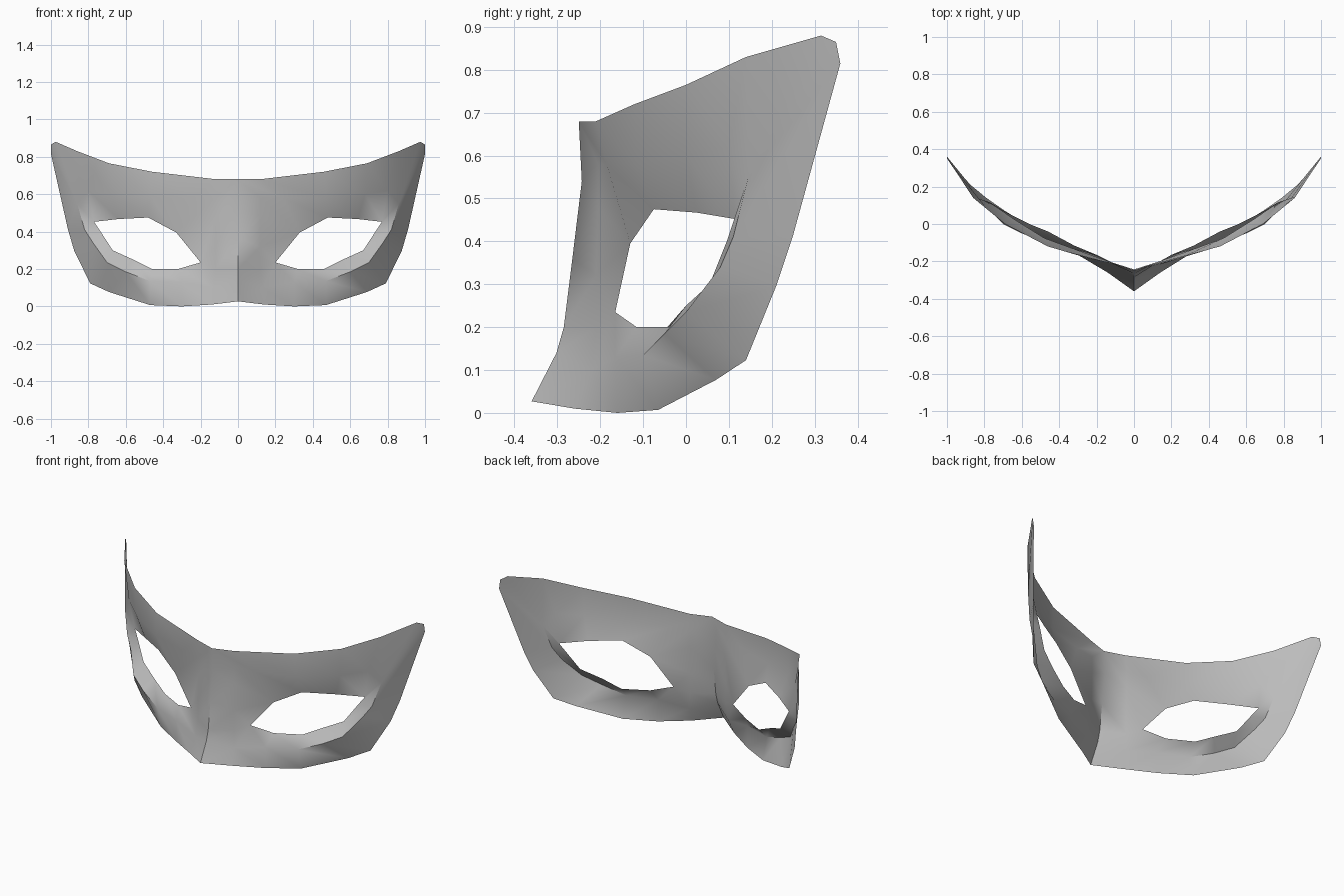
import bpy
import bmesh
import math

# Remove the default cube
cube = bpy.data.objects.get("Cube")
if cube:
    bpy.data.objects.remove(cube, do_unlink=True)


def make_material(name, colour):
    material = bpy.data.materials.new(name)
    material.use_nodes = True
    material.diffuse_color = colour
    material.node_tree.nodes["Principled BSDF"].inputs["Base Color"].default_value = colour
    return material


def repeat_points(points, repeats):
    """Repeat loop points so that every loop has the same number of columns."""
    return [point for point, count in zip(points, repeats) for _ in range(count)]


# Outer rim of the left half: brow edge, temple tip, cheek edge, nose line
outer_rim = [
    (0, -.25, .68), (.12, -.21, .68), (.46, -.12, .72), (.69, 0, .765),
    (.86, .14, .83), (.975, .315, .88), (1, .35, .865), (1, .36, .815),
    (.91, .25, .415), (.875, .21, .295), (.79, .14, .123), (.69, .07, .077),
    (.47, -.065, .007), (.3, -.16, 0), (.14, -.26, .01), (0, -.36, .027),
    (0, -.302, .14), (0, -.285, .2), (0, -.265, .36), (0, -.243, .54),
]

# Raised ridge running around the eye socket
socket_ridge = repeat_points([
    (.12, -.205, .58), (.24, -.185, .58), (.47, -.115, .58), (.68, 0, .6),
    (.8, .1, .62), (.86, .145, .55), (.82, .11, .41), (.775, .08, .34),
    (.7, 0, .235), (.6, -.05, .185), (.47, -.1, .135), (.3, -.165, .13),
    (.13, -.22, .1), (.12, -.21, .2), (.12, -.21, .32), (.12, -.205, .48),
], [1] * 5 + [3] + [1] * 6 + [3] + [1] * 3)

# Edge of the eye opening
brow_corner = (.33, -.13, .395)
eye_opening = repeat_points([
    brow_corner, (.48, -.075, .475), (.64, .025, .467), (.77, .115, .452),
    (.735, .095, .4), (.67, .055, .3), (.56, 0, .25), (.46, -.04, .2),
    (.32, -.115, .2), (.2, -.165, .235), brow_corner,
], [2, 1, 1, 4, 1, 2, 1, 1, 1, 5, 1])


def add_half(bm, side, shared):
    """Skin the three loops on one side, welding equal points."""
    def vertex(point):
        key = (point[0] * side, point[1], point[2])
        if key not in shared:
            shared[key] = bm.verts.new(key)
        return shared[key]

    total = len(outer_rim)
    for upper, lower in ((outer_rim, socket_ridge), (socket_ridge, eye_opening)):
        for i in range(total):
            j = (i + 1) % total
            corners = [upper[i], lower[i], lower[j], upper[j]]
            corners = [vertex(p) for p in dict.fromkeys(corners)]
            if len(corners) > 2:
                bm.faces.new(corners if side > 0 else corners[::-1])


# Mask shell, both halves welded along the nose line
bm = bmesh.new()
shared_vertices = {}
for side in (1, -1):
    add_half(bm, side, shared_vertices)
mesh = bpy.data.meshes.new("mask_shell")
bm.to_mesh(mesh)
bm.free()
mask = bpy.data.objects.new("mask_shell", mesh)
bpy.context.collection.objects.link(mask)
mesh.materials.append(make_material("plain grey", (.5, .5, .5, 1)))

# Soft shading with a crisp nose crease
bpy.context.view_layer.objects.active = mask
mask.select_set(True)
bpy.ops.object.shade_smooth_by_angle(angle=math.radians(48))
